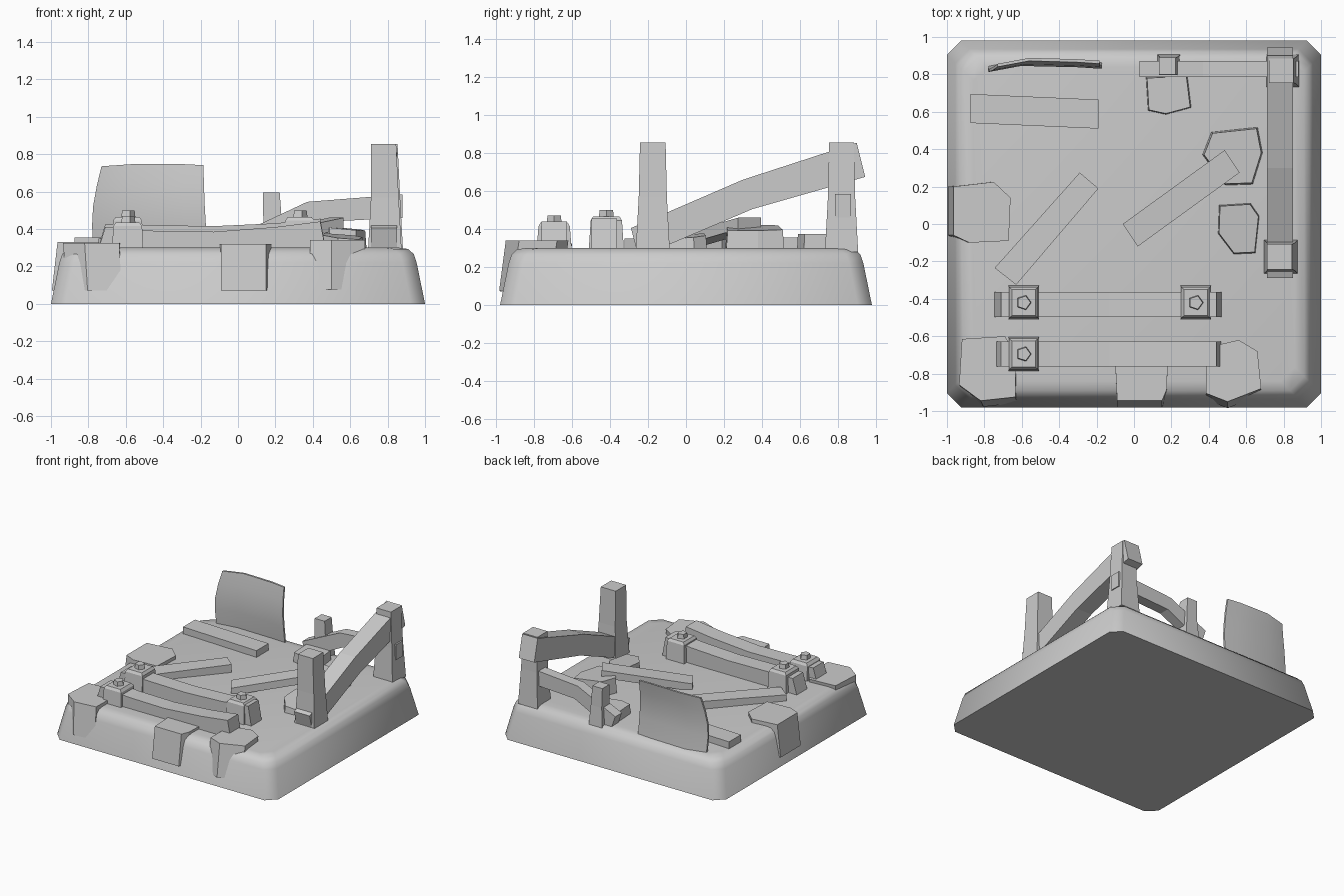
import bpy, bmesh, math
from mathutils import Vector

if "Cube" in bpy.data.objects:
    bpy.data.objects.remove(bpy.data.objects["Cube"])


def loft(name, rings, smooth=False):
    """Closed solid through rings of equal point count."""
    bm = bmesh.new()
    loops = [[bm.verts.new(p) for p in r] for r in rings]
    n = len(loops[0])
    for a, b in zip(loops, loops[1:]):
        for i in range(n):
            bm.faces.new((a[i], a[(i + 1) % n], b[(i + 1) % n], b[i]))
    bm.faces.new(loops[0])
    bm.faces.new(loops[-1])
    bmesh.ops.recalc_face_normals(bm, faces=bm.faces)
    me = bpy.data.meshes.new(name)
    bm.to_mesh(me)
    bm.free()
    ob = bpy.data.objects.new(name, me)
    bpy.context.collection.objects.link(ob)
    if smooth:
        for p in me.polygons:
            p.use_smooth = len(p.vertices) == 4
    return ob


def rect(cx, cy, w, d, z):
    return [(cx + sx * w / 2, cy + sy * d / 2, z)
            for sx, sy in ((-1, -1), (1, -1), (1, 1), (-1, 1))]


def beam_x(name, y, width, top, bottom):
    """Bent beam along x; top and bottom are (x, z) paths."""
    loft(name, [[(a[0], y - width / 2, a[1]), (a[0], y + width / 2, a[1]),
                 (b[0], y + width / 2, b[1]), (b[0], y - width / 2, b[1])]
                for a, b in zip(top, bottom)])


def plank(name, corners, heights, thick):
    """Plank from four plan corners; heights is the top z of each."""
    top = [(x, y, z) for (x, y), z in zip(corners, heights)]
    loft(name, [[(x, y, z - thick) for x, y, z in top], top])


def stone(name, pts, ztop, zlow=0.28, lean=(0, 0), tilt=(0, 0), grow=1.06):
    """Rubble slab: plan polygon, tilted top, flared lower ring."""
    cx = sum(p[0] for p in pts) / len(pts)
    cy = sum(p[1] for p in pts) / len(pts)
    top = [(x, y, ztop + (x - cx) * tilt[0] + (y - cy) * tilt[1]) for x, y in pts]
    low = [(cx + (x - cx) * grow + lean[0], cy + (y - cy) * grow + lean[1], zlow)
           for x, y in pts]
    loft(name, [low, top])


# Base slab with sloped sides and a softened rim
def base_ring(inset, z):
    hx, hy, c = 1.0 - inset, 0.98 - inset, 0.075
    return [(-hx + c, -hy, z), (hx - c, -hy, z), (hx, -hy + c, z), (hx, hy - c, z),
            (hx - c, hy, z), (-hx + c, hy, z), (-hx, hy - c, z), (-hx, -hy + c, z)]

base = loft("base", [base_ring(i, z) for i, z in
                     ((0, 0), (0.045, 0.22), (0.06, 0.265), (0.09, 0.293), (0.14, 0.3))], True)
base.data.polygons[len(base.data.polygons) - 1].use_smooth = True

# Two sagging rails lying near the front
beam_x("rail_rear", -0.43, 0.135,
       [(-0.71, 0.425), (-0.45, 0.42), (-0.13, 0.415), (0.2, 0.43), (0.44, 0.455)],
       [(-0.75, 0.29), (-0.45, 0.29), (-0.13, 0.29), (0.2, 0.29), (0.47, 0.29)])
beam_x("rail_front", -0.695, 0.135,
       [(-0.71, 0.41), (-0.45, 0.39), (-0.13, 0.385), (0.2, 0.41), (0.44, 0.44)],
       [(-0.75, 0.28), (-0.45, 0.28), (-0.13, 0.28), (0.2, 0.28), (0.47, 0.28)])

# Clamps with five-sided nuts
for i, (x, y, z) in enumerate(((-0.59, -0.42, 0.465), (0.33, -0.42, 0.465), (-0.59, -0.695, 0.435))):
    loft(f"clamp_{i}", [rect(x, y, 0.165, 0.185, 0.29), rect(x, y, 0.155, 0.165, z - 0.02),
                        rect(x, y, 0.125, 0.14, z)])
    nut = [(x + 0.037 * math.cos(a), y + 0.037 * math.sin(a))
           for a in (math.tau * k / 5 for k in range(5))]
    stone(f"nut_{i}", nut, z + 0.035, z - 0.01, grow=1.15)

# Upright posts, flared at the foot
for name, x, y, foot, head, z in (("post_front", 0.785, -0.175, 0.18, 0.135, 0.855),
                                  ("post_back", 0.795, 0.82, 0.175, 0.13, 0.855),
                                  ("post_short", 0.185, 0.845, 0.12, 0.09, 0.595)):
    mid = foot * 0.3 + head * 0.7
    loft(name, [rect(x, y, foot, foot, 0.28), rect(x, y, mid, mid, 0.28 + (z - 0.28) * 0.5),
                rect(x - 0.007, y, head, head, z)])

# Fallen diagonal beam between the tall posts
loft("diagonal_beam", [[(0.71, ty, tz), (0.85, ty, tz), (0.85, by, bz), (0.71, by, bz)]
                       for ty, tz, by, bz in ((-0.29, 0.405, -0.25, 0.25),
                                              (0.30, 0.66, 0.35, 0.505),
                                              (0.90, 0.855, 0.945, 0.675))])

# Bent cross beam along the back
beam_x("cross_beam", 0.828, 0.085,
       [(0.03, 0.385), (0.37, 0.545), (0.88, 0.585)],
       [(0.07, 0.27), (0.40, 0.435), (0.88, 0.46)])

# Bent upright metal sheet at the back left
rows = ((0.28, -0.775, -0.17, 0.85), (0.42, -0.78, -0.172, 0.835), (0.52, -0.775, -0.178, 0.833),
        (0.63, -0.755, -0.182, 0.842), (0.735, -0.73, -0.185, 0.86))
rings = []
for z, x0, x1, y in rows:
    xs = [x0, x0 + 0.17, x1 - 0.12, x1]
    dy, dz = (-0.02, 0.012, 0.005, -0.003), (0, 0.012, 0.012, 0.006)
    line = [(a, y + b, z + c) for a, b, c in zip(xs, dy, dz)]
    rings.append(line + [(a, b + 0.016, c) for a, b, c in reversed(line)])
sheet = loft("bent_sheet", rings, True)
bpy.context.view_layer.objects.active = sheet
sheet.select_set(True)
bpy.ops.object.shade_smooth_by_angle(angle=math.radians(35))

# Loose planks
plank("plank_back", [(-0.875, 0.54), (-0.19, 0.51), (-0.19, 0.665), (-0.875, 0.695)],
      [0.355] * 4, 0.07)
plank("plank_left", [(-0.63, -0.325), (-0.19, 0.19), (-0.29, 0.275), (-0.745, -0.235)],
      [0.35, 0.365, 0.365, 0.35], 0.075)
plank("plank_right", [(0.02, -0.12), (0.565, 0.275), (0.485, 0.395), (-0.06, 0.0)],
      [0.345, 0.46, 0.46, 0.345], 0.06)

# Rubble on top of the slab
stone("rubble_right_back", [(0.375, 0.37), (0.42, 0.485), (0.655, 0.51), (0.68, 0.38),
                            (0.63, 0.22), (0.49, 0.215)], 0.405, tilt=(-0.1, 0.02))
stone("rubble_right_front", [(0.46, 0.095), (0.62, 0.105), (0.665, 0.04), (0.645, -0.15),
                             (0.535, -0.155), (0.455, -0.05)], 0.36, tilt=(-0.08, 0.08))
stone("rubble_back", [(0.07, 0.78), (0.28, 0.79), (0.30, 0.625), (0.17, 0.59), (0.08, 0.61)], 0.375)

# Rubble slabs hanging over the rim
stone("rubble_left_edge", [(-0.965, 0.2), (-0.75, 0.225), (-0.66, 0.14), (-0.67, -0.09),
                           (-0.88, -0.1), (-0.965, -0.06)], 0.33, 0.07, (-0.03, 0), grow=1.0)
stone("rubble_front_left", [(-0.92, -0.615), (-0.69, -0.6), (-0.63, -0.7), (-0.635, -0.925),
                            (-0.82, -0.945), (-0.935, -0.86)], 0.325, 0.07, (0.015, -0.035), grow=0.98)
stone("rubble_front_middle", [(-0.1, -0.75), (0.18, -0.75), (0.175, -0.885), (0.15, -0.945),
                              (-0.09, -0.945)], 0.32, 0.07, (0, -0.035), grow=1.0)
stone("rubble_front_right", [(0.39, -0.66), (0.56, -0.62), (0.66, -0.68), (0.68, -0.88),
                             (0.50, -0.95), (0.385, -0.905)], 0.34, 0.075, (0, -0.035), grow=1.0)
